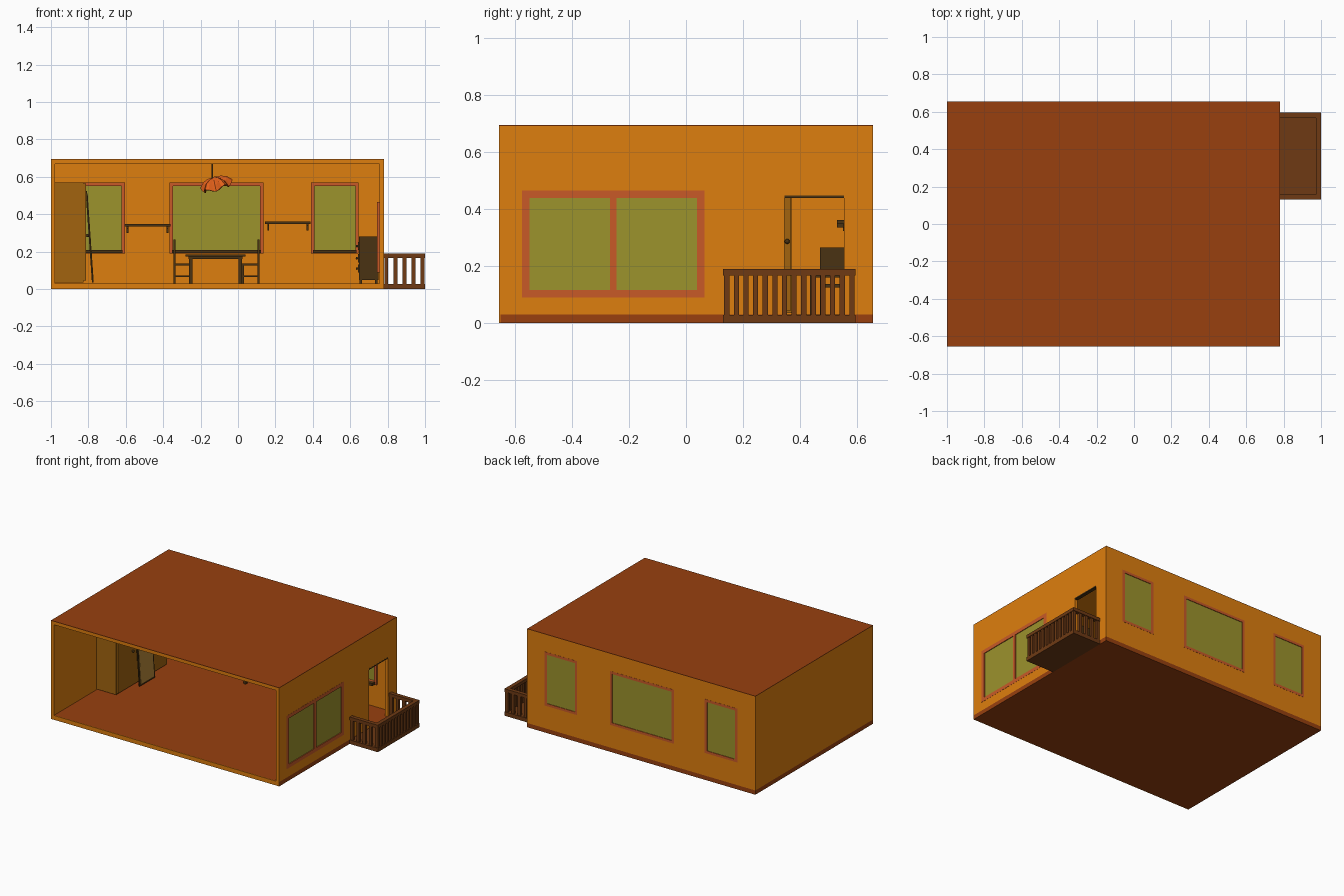
import bpy, bmesh, math
from mathutils import Matrix, Vector

if "Cube" in bpy.data.objects:
    bpy.data.objects.remove(bpy.data.objects["Cube"])


def material(name, hexcol):
    lin = [((int(hexcol[i:i + 2], 16) / 255 + 0.055) / 1.055) ** 2.4 for i in (0, 2, 4)]
    m = bpy.data.materials.new(name)
    m.diffuse_color = (*lin, 1)
    m.use_nodes = True
    m.node_tree.nodes["Principled BSDF"].inputs["Base Color"].default_value = m.diffuse_color
    return m


ORANGE = material("wall_orange", "DE7E0E")
ROOF = material("red_brown", "98400F")
FRAME = material("window_frame", "C85A27")
GLASS = material("green_glass", "9C932C")
WOOD = material("dark_wood", "4A3212")
OAK = material("wardrobe_wood", "A2640F")
DECK = material("balcony_wood", "6E3A14")
SHADE = material("lamp_orange", "E2601A")
MIRROR = material("mirror", "B98A3A")


def finish(bm, name, mat):
    bmesh.ops.recalc_face_normals(bm, faces=bm.faces)
    me = bpy.data.meshes.new(name)
    bm.to_mesh(me)
    bm.free()
    ob = bpy.data.objects.new(name, me)
    if mat:
        me.materials.append(mat)
    bpy.context.collection.objects.link(ob)
    return ob


def boxes(name, mat, *spans):
    """One object from boxes given as (x0, x1, y0, y1, z0, z1)."""
    bm = bmesh.new()
    for x0, x1, y0, y1, z0, z1 in spans:
        m = Matrix.Translation(((x0 + x1) / 2, (y0 + y1) / 2, (z0 + z1) / 2))
        m = m @ Matrix.Diagonal((x1 - x0, y1 - y0, z1 - z0, 1))
        bmesh.ops.create_cube(bm, size=1, matrix=m)
    return finish(bm, name, mat)


def cut(target, span):
    cutter = boxes("opening_cutter", None, span)
    cutter.hide_render = True
    cutter.hide_viewport = True
    cutter.display_type = 'WIRE'
    mod = target.modifiers.new("opening", 'BOOLEAN')
    mod.object = cutter
    mod.solver = 'EXACT'


def knob(name, loc, r=0.009):
    bm = bmesh.new()
    bmesh.ops.create_uvsphere(bm, u_segments=10, v_segments=6, radius=r, matrix=Matrix.Translation(loc))
    return finish(bm, name, WOOD)


# Room shell, open at the front
boxes("floor", ROOF, (-1, 0.78, -0.65, 0.655, 0, 0.03))
boxes("front_floor_edge", ORANGE, (-1, 0.78, -0.655, -0.65, 0, 0.03))
boxes("ceiling", ORANGE, (-1, 0.78, -0.655, 0.655, 0.67, 0.692))
boxes("roof", ROOF, (-1, 0.78, -0.655, 0.655, 0.692, 0.695))
boxes("left_wall", ORANGE, (-1, -0.978, -0.655, 0.655, 0.03, 0.67))
back_wall = boxes("back_wall", ORANGE, (-0.978, 0.757, 0.633, 0.655, 0.03, 0.67))
right_wall = boxes("right_wall", ORANGE, (0.757, 0.78, -0.655, 0.655, 0.03, 0.67))

# Back windows with inner sills
for name, a, b in (("left", -0.86, -0.605), ("middle", -0.365, 0.135), ("right", 0.39, 0.645)):
    z0, z1, w, y0, y1 = 0.19, 0.57, 0.018, 0.62, 0.656
    cut(back_wall, (a + 0.003, b - 0.003, 0.6, 0.7, z0 + 0.003, z1 - 0.003))
    boxes(name + "_window_frame", FRAME,
          (a, a + w, y0, y1, z0, z1), (b - w, b, y0, y1, z0, z1),
          (a + w, b - w, y0, y1, z0, z0 + w), (a + w, b - w, y0, y1, z1 - w, z1))
    boxes(name + "_window_glass", GLASS, (a + w, b - w, 0.64, 0.652, z0 + w, z1 - w))
    boxes(name + "_window_sill", WOOD, (a + 0.012, b - 0.012, 0.59, 0.62, 0.192, 0.21))

# Side window with centre bar
a, b, z0, z1, w, x0, x1 = -0.575, 0.065, 0.09, 0.465, 0.026, 0.742, 0.781
cut(right_wall, (0.7, 0.85, a + 0.003, b - 0.003, z0 + 0.003, z1 - 0.003))
boxes("side_window_frame", FRAME,
      (x0, x1, a, a + w, z0, z1), (x0, x1, b - w, b, z0, z1),
      (x0, x1, a + w, b - w, z0, z0 + w), (x0, x1, a + w, b - w, z1 - w, z1),
      (x0, x1, -0.267, -0.243, z0 + w, z1 - w))
boxes("side_window_glass", GLASS, (0.762, 0.776, a + w, b - w, z0 + w, z1 - w))

# Balcony doorway
cut(right_wall, (0.7, 0.85, 0.345, 0.555, 0.0, 0.447))
boxes("doorway_lintel", WOOD, (0.757, 0.781, 0.345, 0.555, 0.44, 0.448))

# Balcony deck, rail and balusters
X0, X1, Y0, Y1, T = 0.78, 1.0, 0.13, 0.595, 0.028
boxes("balcony_deck", DECK, (X0, X1, Y0, Y1, 0, 0.028))
boxes("balcony_rail", DECK,
      (X0, X1, Y0, Y0 + T, 0.167, 0.19), (X0, X1, Y1 - T, Y1, 0.167, 0.19),
      (X1 - T, X1, Y0 + T, Y1 - T, 0.167, 0.19))
bars = []
for i in range(5):
    x = 0.782 + i * 0.0485
    for y in (Y0 + 0.004, Y1 - 0.022):
        bars.append((x, x + 0.021, y, y + 0.018, 0.028, 0.167))
for i in range(1, 13):
    y = Y0 + 0.004 + i * (Y1 - Y0 - 0.026) / 13
    bars.append((0.979, 0.997, y, y + 0.018, 0.028, 0.167))
boxes("balcony_balusters", DECK, *bars)

# Wardrobe with three doors
boxes("wardrobe", OAK, (-0.978, -0.825, -0.18, 0.37, 0.035, 0.57))
for i in range(3):
    y = -0.178 + i * 0.183
    boxes("wardrobe_door", OAK, (-0.825, -0.813, y, y + 0.18, 0.045, 0.565))
for y in (-0.02, 0.355):
    knob("wardrobe_knob", (-0.804, y, 0.287))

# Mirror leaning on the wardrobe
lean = boxes("leaning_mirror_frame", WOOD, (-0.004, 0.004, 0, 0.17, 0, 0.49))
glass = boxes("leaning_mirror_glass", MIRROR, (0.003, 0.006, 0.012, 0.158, 0.012, 0.478))
for ob in (lean, glass):
    ob.location = (-0.777, 0.01, 0.035)
    ob.rotation_euler.y = -math.atan2(0.034, 0.49)

# Wall shelves with brackets
for name, a, b, z in (("left", -0.608, -0.36, 0.335), ("right", 0.145, 0.388, 0.348)):
    parts = [(a, b, 0.53, 0.633, z, z + 0.014)]
    for x in (a + 0.012, b - 0.022):
        parts += [(x, x + 0.01, 0.623, 0.633, z - 0.035, z), (x, x + 0.01, 0.55, 0.633, z - 0.012, z)]
    boxes(name + "_shelf", WOOD, *parts)

# Table
legs = [(x, x + 0.018, y, y + 0.018, 0.03, 0.165) for x in (-0.262, 0.004) for y in (0.435, 0.575)]
boxes("table", WOOD, (-0.28, 0.04, 0.425, 0.605, 0.174, 0.186),
      (-0.265, 0.025, 0.435, 0.593, 0.16, 0.174), *legs)

# Two chairs facing each other across the table
for name, s in (("left", -1), ("right", 1)):
    def sx(p, q):
        return tuple(sorted((-0.115 + s * p, -0.115 + s * q)))
    y0, y1 = 0.47, 0.585
    parts = [(*sx(0.135, 0.23), y0, y1, 0.125, 0.137),
             (*sx(0.219, 0.23), y0, y1, 0.185, 0.265)]
    for y in (y0, y1 - 0.012):
        parts += [(*sx(0.218, 0.231), y, y + 0.012, 0.03, 0.265),
                  (*sx(0.135, 0.147), y, y + 0.012, 0.03, 0.125),
                  (*sx(0.147, 0.218), y + 0.003, y + 0.009, 0.065, 0.073)]
    boxes(name + "_chair", WOOD, *parts)

# Small cabinet against the right wall
feet = [(x, x + 0.014, y, y + 0.014, 0.03, 0.048) for x in (0.65, 0.733) for y in (0.085, 0.311)]
boxes("cabinet", WOOD, (0.647, 0.75, 0.08, 0.33, 0.048, 0.28), *feet)
for z in (0.11, 0.165, 0.23):
    boxes("cabinet_drawer", WOOD, (0.642, 0.647, 0.09, 0.32, z - 0.022, z + 0.022))
    knob("cabinet_knob", (0.636, 0.205, z), 0.007)

# Pendant lamp: cord and tilted wavy shade
boxes("lamp_cord", WOOD, (-0.141, -0.134, -0.003, 0.004, 0.595, 0.67))
bm = bmesh.new()
N = 30
rings = []
for r, z, wave in ((0.012, 0.03, 0), (0.035, 0.025, 0.05), (0.062, 0.008, 0.1), (0.082, -0.022, 0.14)):
    ring = []
    for i in range(N):
        t = 2 * math.pi * i / N
        c = math.cos(5 * t)
        ring.append(bm.verts.new((r * (1 + wave * c) * math.cos(t), r * (1 + wave * c) * math.sin(t),
                                  z + 0.09 * wave * c)))
    rings.append(ring)
bm.faces.new(rings[0])
for lo, hi in zip(rings, rings[1:]):
    for i in range(N):
        j = (i + 1) % N
        bm.faces.new((lo[i], lo[j], hi[j], hi[i]))
shade = finish(bm, "lamp_shade", SHADE)
shade.location = (-0.12, 0, 0.568)
shade.rotation_euler = (0.1, -0.3, 0.2)
solid = shade.modifiers.new("thickness", 'SOLIDIFY')
solid.thickness = 0.006
knob("lamp_bulb", (-0.117, 0, 0.562), 0.018)
